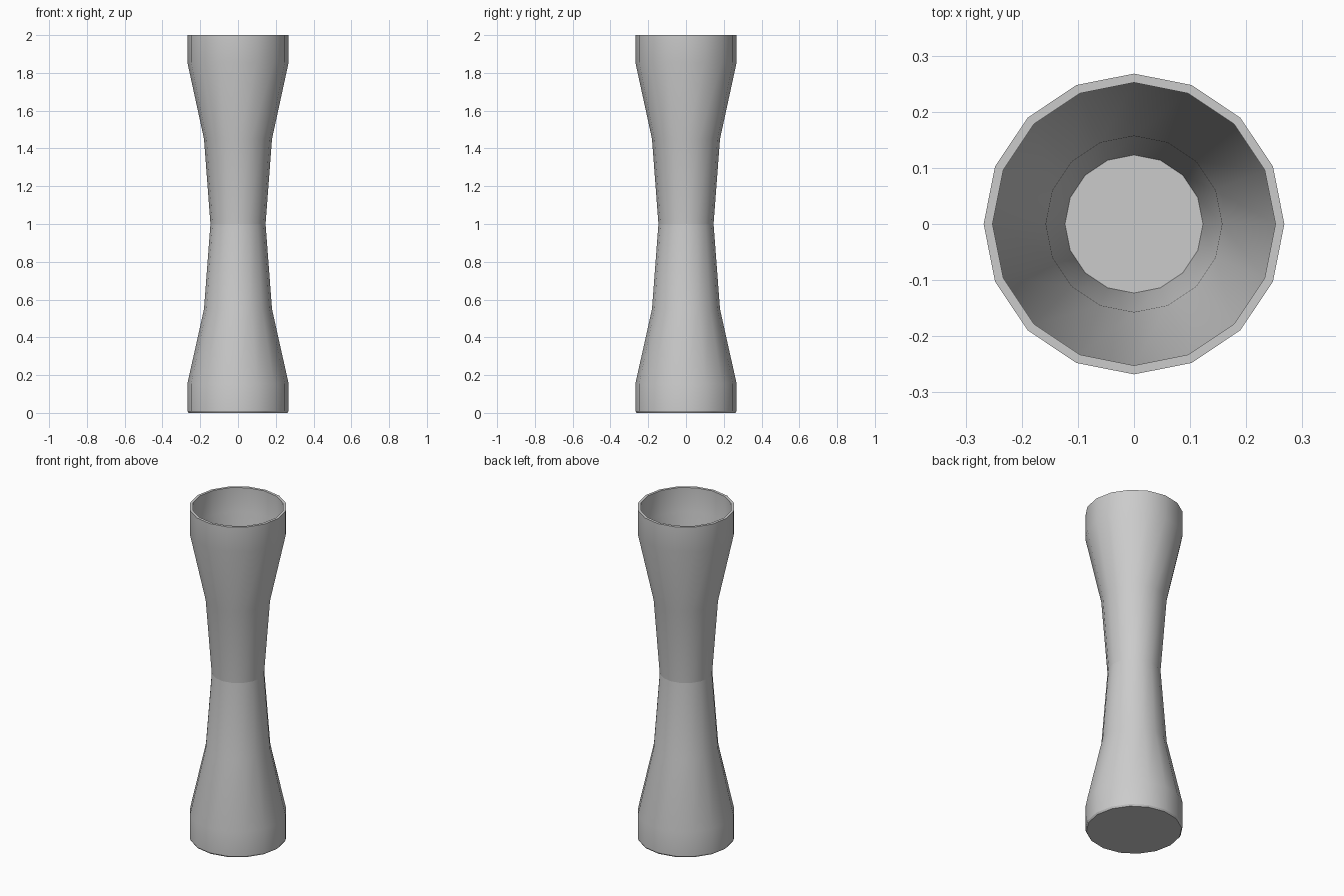
import bpy
import bmesh
import math

SIDES = 16

cube = bpy.data.objects.get("Cube")
if cube:
    bpy.data.objects.remove(cube, do_unlink=True)

steel = bpy.data.materials.new("brushed_grey")
steel.use_nodes = True
grey = (0.6, 0.6, 0.6, 1)
steel.diffuse_color = grey
steel.node_tree.nodes["Principled BSDF"].inputs["Base Color"].default_value = grey


def lathe(name, profile):
    """Turn (radius, height) points around z and cap both ends."""
    bm = bmesh.new()
    rings = []
    for radius, z in profile:
        angles = [math.tau * i / SIDES for i in range(SIDES)]
        rings.append([bm.verts.new((radius * math.cos(a), radius * math.sin(a), z))
                      for a in angles])
    for low, high in zip(rings, rings[1:]):
        for i in range(SIDES):
            j = (i + 1) % SIDES
            bm.faces.new((low[i], low[j], high[j], high[i]))
    bm.faces.new(rings[0][::-1])
    bm.faces.new(rings[-1])
    bmesh.ops.recalc_face_normals(bm, faces=bm.faces)
    mesh = bpy.data.meshes.new(name)
    bm.to_mesh(mesh)
    bm.free()
    mesh.materials.append(steel)
    obj = bpy.data.objects.new(name, mesh)
    bpy.context.collection.objects.link(obj)
    bpy.ops.object.select_all(action="DESELECT")
    obj.select_set(True)
    bpy.context.view_layer.objects.active = obj
    bpy.ops.object.shade_smooth_by_angle(angle=math.radians(30))
    return obj


# Closed lower half with a fine chamfer at the foot
lathe("lower_base", [(0.262, 0), (0.268, 0.01), (0.268, 0.155),
                     (0.18, 0.55), (0.146, 1)])

# Hollow upper half: outer wall, rim, inner wall, floor
lathe("upper_cup", [(0.146, 1), (0.18, 1.45), (0.268, 1.855), (0.268, 2),
                    (0.252, 2), (0.252, 1.855), (0.157, 1.45), (0.123, 1.02)])
